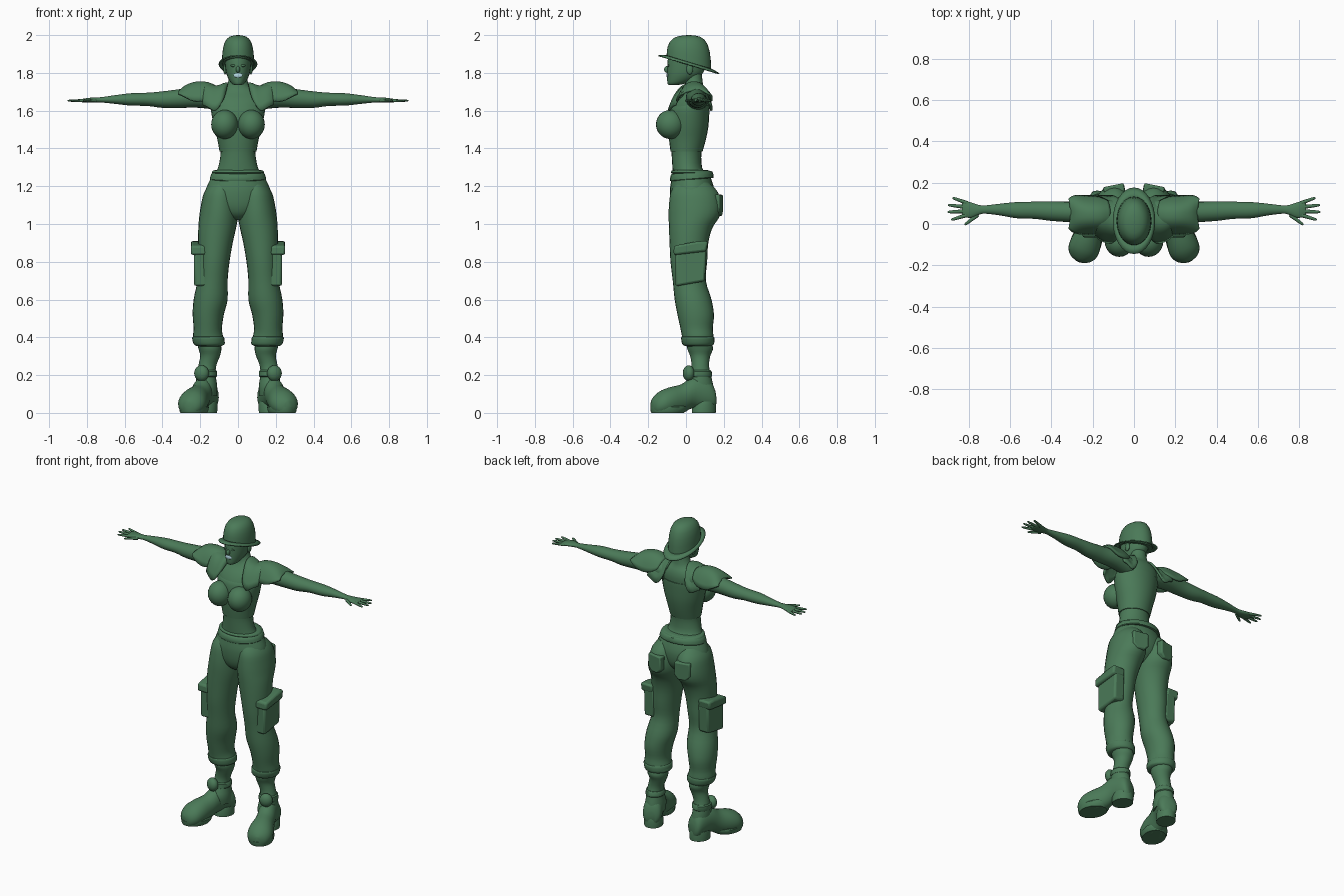
import bpy, bmesh, math
from mathutils import Matrix, Vector


def material(name, rgb):
    m = bpy.data.materials.new(name)
    m.diffuse_color = (*rgb, 1)
    return m


GREEN = material("army green", (0.07, 0.195, 0.098))
PALE = material("pale blue", (0.45, 0.68, 0.75))


def finish(name, bm, mirror=False, mat=GREEN, thick=0, bevel=0, angle=40):
    bmesh.ops.recalc_face_normals(bm, faces=bm.faces)
    me = bpy.data.meshes.new(name)
    bm.to_mesh(me)
    bm.free()
    ob = bpy.data.objects.new(name, me)
    bpy.context.collection.objects.link(ob)
    me.materials.append(mat)
    if thick:
        s = ob.modifiers.new("thickness", 'SOLIDIFY')
        s.thickness, s.offset = thick, 0
    if bevel:
        b = ob.modifiers.new("bevel", 'BEVEL')
        b.width, b.segments = bevel, 2
    if mirror:
        ob.modifiers.new("mirror", 'MIRROR')
    bpy.context.view_layer.objects.active = ob
    ob.select_set(True)
    bpy.ops.object.shade_smooth_by_angle(angle=math.radians(angle))
    ob.select_set(False)
    return ob


def smooth_path(rows, steps):
    """Catmull-Rom interpolation of rows of numbers."""
    out = []
    for i in range(len(rows) - 1):
        a, b, c, d = (rows[max(i - 1, 0)], rows[i], rows[i + 1], rows[min(i + 2, len(rows) - 1)])
        for k in range(steps):
            t = k / steps
            out.append([q + .5 * t * (r - p + t * (2 * p - 5 * q + 4 * r - s + t * (3 * (q - r) + s - p)))
                        for p, q, r, s in zip(a, b, c, d)])
    return out + [list(rows[-1])]


def skin(bm, rings, closed=True, caps=True):
    vs = [[bm.verts.new(p) for p in r] for r in rings]
    n = len(vs[0])
    for a, b in zip(vs, vs[1:]):
        for i in range(n if closed else n - 1):
            j = (i + 1) % n
            bm.faces.new((a[i], a[j], b[j], b[i]))
    if caps:
        bm.faces.new(vs[0])
        bm.faces.new(vs[-1])


def loft(name, rows, axis='Z', sides=24, steps=3, tf=None, floor=False, **kw):
    """Oval rings along an axis; each row is position, u min, u max, v min, v max."""
    bm, rings = bmesh.new(), []
    for t, u0, u1, v0, v1 in smooth_path(rows, steps):
        ring = []
        for k in range(sides):
            a = 2 * math.pi * k / sides
            u = (u0 + u1) / 2 + (u1 - u0) / 2 * math.cos(a)
            v = (v0 + v1) / 2 + (v1 - v0) / 2 * math.sin(a)
            p = Vector({'Z': (u, v, t), 'X': (t, u, v), 'Y': (u, t, v)}[axis])
            if floor:
                p.z = max(p.z, 0)
            ring.append(tf @ p if tf else p)
        rings.append(ring)
    skin(bm, rings)
    return finish(name, bm, **kw)


def ball(name, loc, size, rot=(0, 0, 0), **kw):
    bm = bmesh.new()
    bmesh.ops.create_uvsphere(bm, u_segments=24, v_segments=14, radius=1)
    r = Matrix.Rotation(rot[2], 4, 'Z') @ Matrix.Rotation(rot[1], 4, 'Y') @ Matrix.Rotation(rot[0], 4, 'X')
    bm.transform(Matrix.Translation(loc) @ r @ Matrix.Diagonal((*size, 1)))
    return finish(name, bm, **kw)


def plate(name, outline, x0, x1, tf=None, **kw):
    """Outline in (y, z), extruded between x0 and x1."""
    bm = bmesh.new()
    rings = [[Vector((x, y, z)) for y, z in outline] for x in (x0, x1)]
    skin(bm, [[tf @ p if tf else p for p in r] for r in rings])
    return finish(name, bm, angle=30, **kw)


# Torso, neck and head
loft("torso", [(1.2, -.13, .13, -.07, .12), (1.26, -.125, .125, -.07, .11), (1.3, -.105, .105, -.072, .085),
               (1.38, -.092, .092, -.077, .082), (1.45, -.104, .104, -.085, .1), (1.52, -.122, .122, -.09, .113),
               (1.6, -.138, .138, -.085, .118), (1.66, -.14, .14, -.055, .12), (1.7, -.11, .11, -.02, .11),
               (1.74, -.055, .055, -.005, .09), (1.84, -.043, .043, -.005, .08)])
loft("vest", [(1.385, -.098, .098, -.082, .088), (1.45, -.11, .11, -.09, .106), (1.52, -.128, .128, -.094, .119),
              (1.6, -.143, .143, -.088, .124), (1.63, -.142, .142, -.07, .124)])
ball("breast", (.071, -.083, 1.527), (.071, .076, .077), mirror=True)
loft("head", [(1.735, -.015, .015, -.09, -.05), (1.745, -.035, .035, -.098, .0), (1.78, -.056, .056, -.1, .07),
              (1.82, -.066, .066, -.1, .1), (1.88, -.07, .07, -.095, .11), (1.93, -.06, .06, -.08, .1)])
ball("nose", (0, -.1, 1.818), (.011, .016, .018))
ball("mouth", (0, -.099, 1.787), (.024, .005, .012), mat=PALE)
ball("eye", (.026, -.093, 1.838), (.014, .004, .006), mirror=True)
ball("ear", (.068, .02, 1.82), (.01, .018, .028), mirror=True)


# Helmet: dome and brim share one tilted rim
def rim(k, s, rx, ry, cy):
    a = 2 * math.pi * k / 32
    return s * rx * math.cos(a), cy + s * ry * math.sin(a)


dome, brim = [], []
for s, h in ((1, 0), (.985, .3), (.94, .52), (.85, .72), (.7, .87), (.5, .95), (.25, .99), (.02, 1)):
    ring = []
    for k in range(32):
        x, y = rim(k, s, .085, .118, .015)
        base = 1.85 - .3 * y
        ring.append((x, y, base + h * (2 - base)))
    dome.append(ring)
for s, drop in ((0.0, 0), (.5, .005), (1, .012)):
    ring = []
    for k in range(32):
        x, y = rim(k, 1, .08 + .021 * s, .113 + .047 * s, .015)
        ring.append((x, y, 1.86 - .3 * y - drop))
    brim.append(ring)
for name, rings, thick in (("helmet_dome", dome, 0), ("helmet_brim", brim, .007)):
    bm = bmesh.new()
    skin(bm, rings, caps=not thick)
    finish(name, bm, thick=thick)

# Arms and hands
loft("arm", [(.09, .0, .115, 1.6, 1.71), (.2, .0, .12, 1.615, 1.73), (.3, .008, .108, 1.615, 1.715),
             (.4, .015, .11, 1.615, 1.702), (.48, .025, .108, 1.625, 1.695), (.57, .028, .106, 1.627, 1.692),
             (.65, .042, .098, 1.636, 1.682), (.72, .05, .09, 1.643, 1.672), (.75, .045, .092, 1.643, 1.67),
             (.79, .03, .105, 1.642, 1.668), (.825, .035, .112, 1.644, 1.662), (.832, .045, .1, 1.648, 1.658)],
     'X', mirror=True)
for name, a, b in (("thumb", (.755, .045), (.82, -.004)), ("index_finger", (.81, .043), (.885, .02)),
                   ("middle_finger", (.815, .062), (.902, .058)), ("ring_finger", (.815, .082), (.9, .092)),
                   ("little_finger", (.805, .1), (.878, .127))):
    d = Vector((b[0] - a[0], b[1] - a[1], 0))
    n = d.length
    turn = Matrix.Translation((a[0], a[1], 1.653)) @ Matrix.Rotation(math.atan2(d.y, d.x), 4, 'Z')
    loft(name, [(0, -.01, .01, -.009, .009), (n * .6, -.008, .008, -.007, .007), (n * .93, -.006, .006, -.005, .005),
                (n, -.002, .002, -.002, .002)], 'X', sides=10, steps=2, tf=turn, mirror=True)


# Shoulder pads: saddle-shaped sheets over each shoulder
def saddle(name, rows, power, thick):
    """Rows: x, y min, y max, edge z, top z."""
    bm, rings = bmesh.new(), []
    for x, y0, y1, low, top in smooth_path(rows, 3):
        ring = []
        for k in range(17):
            t = -1 + k / 8
            ring.append((x + .012 * t * t, (y0 + y1) / 2 + t * (y1 - y0) / 2, low + (top - low) * (1 - abs(t) ** power)))
        rings.append(ring)
    skin(bm, rings, closed=False, caps=False)
    finish(name, bm, thick=thick, mirror=True)


saddle("shoulder_pad", [(.115, -.02, .11, 1.68, 1.725), (.16, -.045, .13, 1.655, 1.745),
                        (.22, -.048, .135, 1.65, 1.748), (.275, -.04, .135, 1.675, 1.73),
                        (.305, -.02, .12, 1.69, 1.705)], 2.5, .012)
saddle("vest_strap", [(.055, -.02, .1, 1.705, 1.745), (.075, -.075, .13, 1.64, 1.74), (.11, -.09, .135, 1.6, 1.728),
                      (.15, -.075, .135, 1.62, 1.735), (.175, -.055, .13, 1.63, 1.74)], 2.6, .012)

# Trousers: hips, legs, belt
loft("hips", [(1.26, -.132, .132, -.073, .125), (1.22, -.155, .155, -.08, .14), (1.17, -.172, .172, -.086, .15),
              (1.1, -.16, .16, -.08, .14), (1.05, -.09, .09, -.06, .1), (1.02, -.03, .03, -.02, .05)])
loft("trouser_leg", [(1.22, .03, .14, -.05, .12), (1.17, .008, .178, -.08, .168), (1.1, .0, .196, -.09, .187),
                     (1.04, .0, .205, -.092, .178), (.98, .01, .21, -.09, .14), (.9, .028, .212, -.087, .118),
                     (.8, .045, .212, -.082, .112), (.7, .055, .215, -.07, .105), (.6, .055, .235, -.06, .135),
                     (.52, .075, .24, -.045, .148), (.45, .085, .235, -.03, .142), (.41, .08, .238, -.022, .145),
                     (.375, .07, .238, -.018, .147), (.36, .075, .228, -.01, .14), (.35, .1, .2, .01, .12)], mirror=True)
tilt = Matrix.Translation((0, 0, 1.255)) @ Matrix.Rotation(.08, 4, 'X')
loft("belt", [(-.022, -.142, .142, -.082, .14), (-.018, -.149, .149, -.087, .146), (.01, -.14, .14, -.08, .142),
              (.016, -.128, .128, -.07, .13)], tf=tilt, steps=2)
loft("waistband", [(1.268, -.13, .13, -.075, .125), (1.272, -.138, .138, -.08, .135), (1.282, -.132, .132, -.076, .125),
                   (1.286, -.118, .118, -.066, .11)], steps=2)
loft("knee_cuff", [(.405, .082, .232, -.018, .142), (.398, .073, .243, -.026, .15), (.365, .072, .235, -.02, .148),
                   (.355, .085, .222, -.008, .135)], mirror=True)

# Pockets
plate("cargo_pocket", [(-.056, .67), (.1, .697), (.108, .88), (-.058, .86)], .16, .233, bevel=.012, mirror=True)
plate("cargo_flap", [(-.066, .835), (.108, .855), (.116, .91), (.06, .908), (-.064, .885)], .165, .25,
      bevel=.012, mirror=True)
seat = (Matrix.Translation((.098, .176, 1.1)) @ Matrix.Rotation(-.2, 4, 'Z') @ Matrix.Rotation(math.pi / 2, 4, 'Z'))
plate("seat_pocket", [(-.05, .055), (.05, .055), (.052, -.03), (.025, -.058), (-.025, -.058), (-.052, -.03)],
      -.03, .012, tf=seat, bevel=.008, mirror=True)

# Boots: shaft, turned-out foot, sole, heel, ankle strap
loft("boot_shaft", [(.36, .09, .215, .005, .14), (.335, .088, .208, .008, .142), (.3, .096, .2, .022, .128),
                    (.25, .115, .21, .03, .122), (.2, .118, .22, .02, .132), (.14, .11, .222, .0, .145),
                    (.09, .11, .215, .01, .15)], mirror=True)
out = Matrix.Translation((.165, .1, 0)) @ Matrix.Rotation(.34, 4, 'Z')
loft("boot_foot", [(.055, -.03, .03, .03, .1), (.04, -.053, .053, .012, .15), (0, -.058, .058, .01, .19),
                   (-.07, -.055, .055, .025, .19), (-.13, -.06, .06, -.005, .152), (-.2, -.074, .074, -.02, .135),
                   (-.25, -.073, .073, -.02, .115), (-.285, -.05, .05, -.01, .085), (-.3, -.015, .015, .015, .06)],
     'Y', tf=out, floor=True, mirror=True)
loft("boot_sole", [(0, -.068, .068, -.297, -.12), (.012, -.074, .074, -.302, -.11), (.03, -.075, .075, -.303, -.1),
                   (.036, -.07, .07, -.295, -.1)], tf=out, steps=1, mirror=True)
loft("boot_heel", [(0, -.056, .056, -.07, .058), (.04, -.058, .058, -.07, .06), (.06, -.055, .055, -.06, .055)],
     tf=out, steps=1, mirror=True)
loft("ankle_strap", [(.19, .116, .222, .018, .134), (.195, .111, .225, .012, .138), (.22, .111, .223, .015, .136),
                     (.226, .116, .216, .022, .13)], steps=1, mirror=True)
ball("ankle_guard", (.193, .014, .21), (.04, .03, .042), rot=(0, 0, .34), mirror=True)
